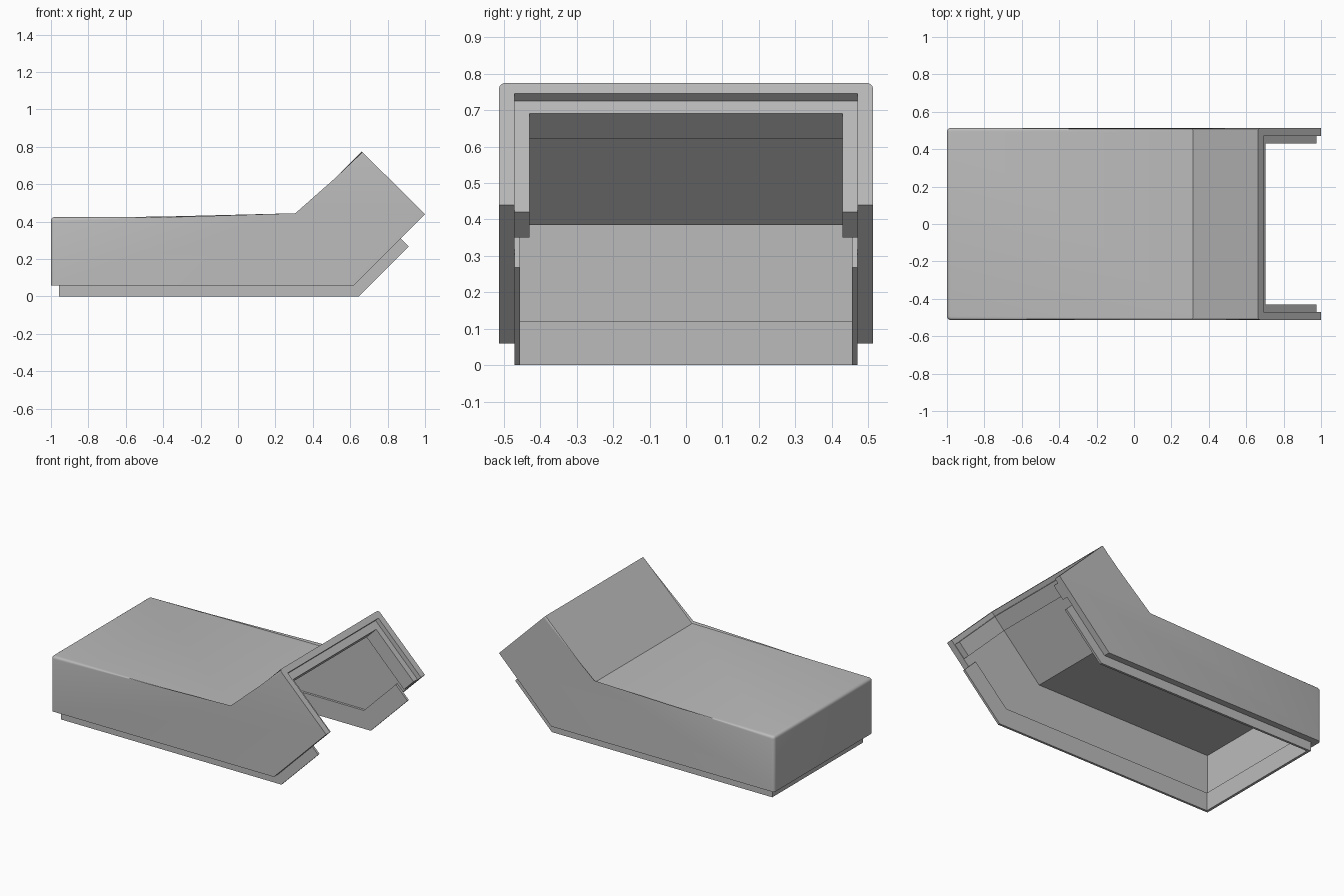
import bpy, bmesh

if "Cube" in bpy.data.objects:
    bpy.data.objects.remove(bpy.data.objects["Cube"], do_unlink=True)

gray = bpy.data.materials.new("plain_gray")
gray.use_nodes = True
COLOR = (0.5, 0.5, 0.5, 1)
gray.diffuse_color = COLOR
gray.node_tree.nodes["Principled BSDF"].inputs["Base Color"].default_value = COLOR

HALF = 0.513      # outer half width
INNER = 0.471     # cavity half width
LIP = 0.456       # inside of the lip
PAD = 0.43        # inside of the end collar


def across(p, y):
    """Side profile point (x, z) placed at depth y."""
    return (p[0], y, p[1])


def tilted(s, d):
    """Point on the 45 degree section: s = x + z, d = z - x."""
    return ((s - d) / 2, (s + d) / 2)


def along_tilt(p, s):
    """Cross-section point (y, d) placed at s along the tilted section."""
    x, z = tilted(s, p[1])
    return (x, p[0], z)


def prism(name, outline, place, a, b, rounded=None):
    bm = bmesh.new()
    ends = [[bm.verts.new(place(p, t)) for p in outline] for t in (a, b)]
    bm.faces.new(ends[0])
    bm.faces.new(ends[1][::-1])
    n = len(outline)
    for i in range(n):
        j = (i + 1) % n
        bm.faces.new((ends[0][j], ends[0][i], ends[1][i], ends[1][j]))
    if rounded:
        pairs = [(e[i], e[i + 1]) for e in ends for i in range(rounded)]
        pairs.append((ends[0][1], ends[1][1]))
        bmesh.ops.bevel(bm, geom=[bm.edges.get(p) for p in pairs],
                        offset=0.02, segments=4, profile=0.5, affect='EDGES')
    bmesh.ops.recalc_face_normals(bm, faces=bm.faces[:])
    mesh = bpy.data.meshes.new(name)
    bm.to_mesh(mesh)
    bm.free()
    mesh.materials.append(gray)
    obj = bpy.data.objects.new(name, mesh)
    bpy.context.collection.objects.link(obj)
    return obj


# Bent outer shell with softened top and back edges
shell = prism("outer_shell",
              [(-1, 0.06), (-1, 0.425), (0.315, 0.425), (0.662, 0.775),
               (1, 0.44), (0.62, 0.06)],
              across, -HALF, HALF, rounded=3)

# Hollow interior, open below and at the tilted end
cutter = prism("cavity_cutter",
               [(-0.957, -0.1), (-0.957, 0.385), (0.33, 0.385), (1, 1.055),
                (1.5, 1.055), (1.5, -0.1)],
               across, -INNER, INNER)
cutter.hide_render = True
cut = shell.modifiers.new("hollow", 'BOOLEAN')
cut.operation = 'DIFFERENCE'
cut.solver = 'EXACT'
cut.object = cutter
bpy.context.view_layer.objects.active = shell
shell.select_set(True)
bpy.ops.object.modifier_apply(modifier="hollow")
bpy.data.objects.remove(cutter, do_unlink=True)
bpy.ops.object.shade_smooth_by_angle(angle=0.6)

# Thin lip hanging below the shell on both sides and the back
lip_side = [(-0.957, 0), (0.645, 0), tilted(1.18, -0.645),
            tilted(1.18, -0.475), (0.595, 0.12), (-0.957, 0.12)]
for name, sign in (("left_lip", 1), ("right_lip", -1)):
    prism(name, lip_side, across, sign * LIP, sign * INNER)
prism("back_lip", [(-0.957, 0), (-0.94, 0), (-0.94, 0.12), (-0.957, 0.12)],
      across, -LIP, LIP)

# U-shaped collar recessed inside the tilted opening
TOP, UNDER, FOOT = 0.055, -0.012, -0.555
collar = [(-INNER, FOOT), (-INNER, TOP), (INNER, TOP), (INNER, FOOT),
          (PAD, FOOT), (PAD, UNDER), (-PAD, UNDER), (-PAD, FOOT)]
prism("end_collar", collar, along_tilt, 1.255, 1.395)
